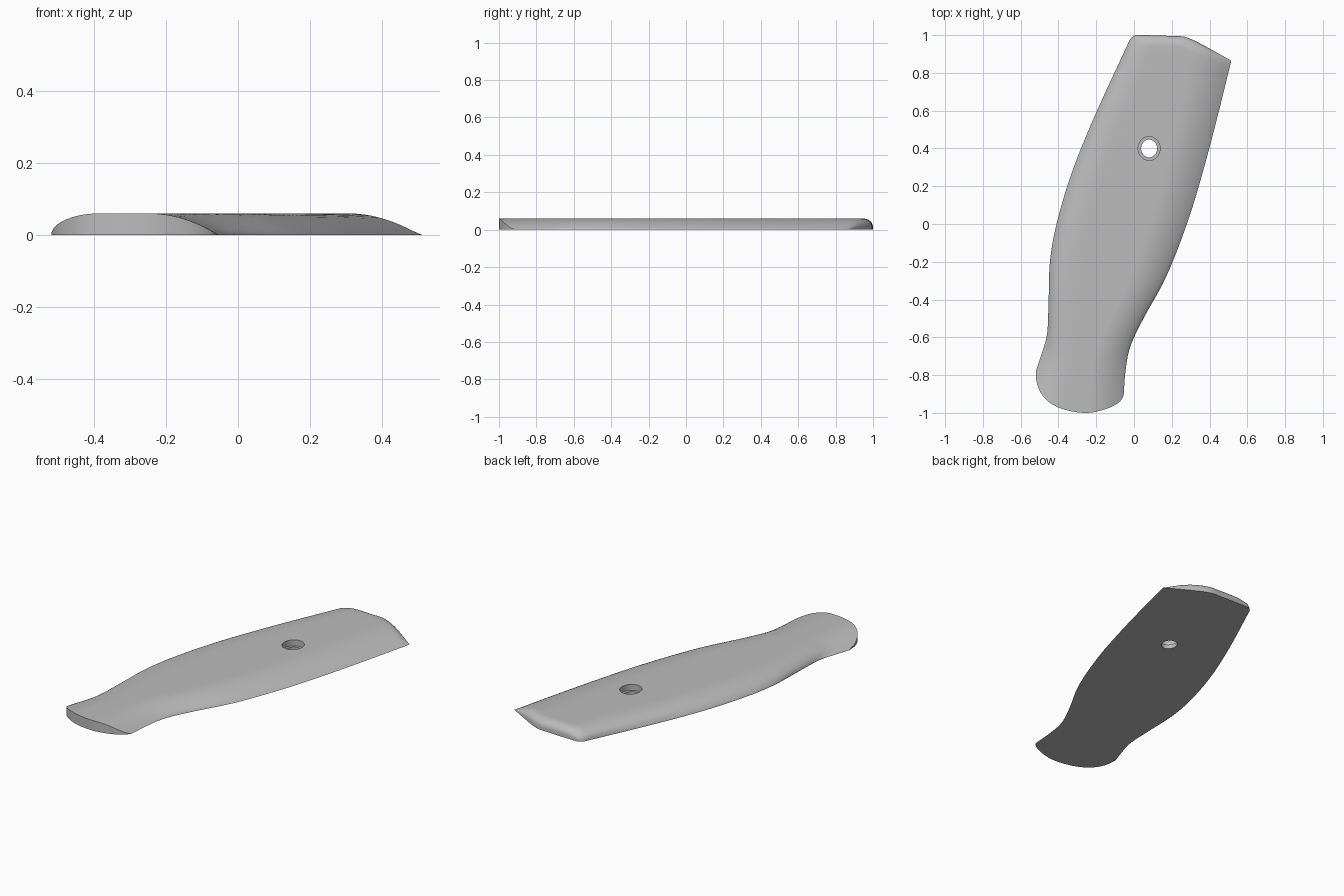
import bpy, bmesh, math
from mathutils import Vector

if "Cube" in bpy.data.objects:
    bpy.data.objects.remove(bpy.data.objects["Cube"])

H = 0.06  # thickness of the grip plate

# Outline of the plate: two long sides and two ends
LEFT = [(-.52, -.78), (-.49, -.69), (-.46, -.58), (-.452, -.4), (-.445, -.2),
        (-.41, 0), (-.33, .27), (-.2, .59), (-.02, .98)]
RIGHT = [(-.055, -.91), (-.045, -.78), (-.02, -.65), (.05, -.5), (.17, -.28),
         (.28, 0), (.36, .26), (.44, .56), (.515, .865)]
BUTT = [(-.52, -.78), (-.515, -.84), (-.49, -.9), (-.44, -.95), (-.36, -.985),
        (-.25, -1), (-.15, -.98), (-.08, -.945), (-.055, -.91)]
HEAD = [(-.02, .98), (0, .995), (.03, 1), (.2, .995), (.3, .98), (.515, .865)]


def spline(points, axis):
    """Smooth curve through points, looked up by its fraction along one axis."""
    p = [Vector(q) for q in points]
    p = [2 * p[0] - p[1]] + p + [2 * p[-1] - p[-2]]
    dense = []
    for a, b, c, d in zip(p, p[1:], p[2:], p[3:]):
        for k in range(12):
            t = k / 12
            dense.append(.5 * (2 * b + (c - a) * t + (2 * a - 5 * b + 4 * c - d) * t * t
                               + (3 * b - a - 3 * c + d) * t ** 3))
    dense.append(p[-2])
    lo, hi = dense[0][axis], dense[-1][axis]

    def at(t):
        key = lo + (hi - lo) * t
        for a, b in zip(dense, dense[1:]):
            if b[axis] >= key - 1e-9:
                f = (key - a[axis]) / max(b[axis] - a[axis], 1e-9)
                return a.lerp(b, min(max(f, 0), 1))
        return dense[-1]
    return at


left, right = spline(LEFT, 1), spline(RIGHT, 1)
butt, head = spline(BUTT, 0), spline(HEAD, 0)


def plan(u, v):
    """Patch filling the four outline curves."""
    corners = (left(0).lerp(right(0), u)).lerp(left(1).lerp(right(1), u), v)
    return left(v).lerp(right(v), u) + butt(u).lerp(head(u), v) - corners


def height(u, v):
    """Steep round on the left edge, long soft slope on the right, rounded head."""
    w = (right(v) - left(v)).length
    a = min(u * w / .14, 1)
    b = min((1 - u) * w / .2, 1)
    e = min((1 - v) * 1.8 / .05, 1)
    z = H * math.sqrt(max(0, 1 - (1 - a) ** 2)) * (1 - (1 - b) ** 2)
    return z * (.3 + .7 * math.sqrt(max(0, 1 - (1 - e) ** 2)))


# Grip plate
NU = 40
us = [(1 - math.cos(math.pi * i / NU)) / 2 for i in range(NU + 1)]
vs = [.972 * j / 50 for j in range(51)] + [.978, .984, .989, .993, .996, .9985, 1]
bm = bmesh.new()
grid = [[bm.verts.new((*plan(u, v), 0 if i in (0, NU) else height(u, v)))
         for i, u in enumerate(us)] for v in vs]
for r0, r1 in zip(grid, grid[1:]):
    for i in range(NU):
        bm.faces.new((r0[i], r0[i + 1], r1[i + 1], r1[i]))
feet = []
for row in (grid[0], grid[-1]):  # upright end walls
    foot = [row[0]] + [bm.verts.new((q.co.x, q.co.y, 0)) for q in row[1:-1]] + [row[-1]]
    for i in range(NU):
        ring = [row[i], row[i + 1], foot[i + 1], foot[i]]
        bm.faces.new(list(dict.fromkeys(ring)))
    feet.append(foot)
rim = feet[0] + [r[-1] for r in grid[1:-1]] + feet[1][::-1] + [r[0] for r in grid[-2:0:-1]]
bm.faces.new(rim)  # flat underside
bmesh.ops.recalc_face_normals(bm, faces=bm.faces)
mesh = bpy.data.meshes.new("grip_plate")
bm.to_mesh(mesh)
bm.free()
grip = bpy.data.objects.new("grip_plate", mesh)
bpy.context.collection.objects.link(grip)

grey = bpy.data.materials.new("grey")
grey.diffuse_color = (.5, .5, .5, 1)
grey.use_nodes = True
grey.node_tree.nodes["Principled BSDF"].inputs["Base Color"].default_value = grey.diffuse_color
mesh.materials.append(grey)

# Screw hole with a wider recess above it
for name, rx, ry, z0 in (("screw_hole_cutter", .042, .047, -.1), ("recess_cutter", .058, .063, .025)):
    bpy.ops.mesh.primitive_cylinder_add(vertices=48, radius=1, depth=1, location=(.08, .4, z0 + .1))
    cutter = bpy.context.object
    cutter.name = name
    cutter.scale = (rx, ry, .2)
    cutter.hide_render = True
    bpy.context.view_layer.update()
    mod = grip.modifiers.new(name, 'BOOLEAN')
    mod.operation = 'DIFFERENCE'
    mod.solver = 'EXACT'
    mod.object = cutter
    bpy.ops.object.select_all(action='DESELECT')
    grip.select_set(True)
    bpy.context.view_layer.objects.active = grip
    bpy.ops.object.modifier_apply(modifier=name)
    bpy.data.objects.remove(cutter)

bpy.ops.object.shade_smooth_by_angle(angle=math.radians(35))
